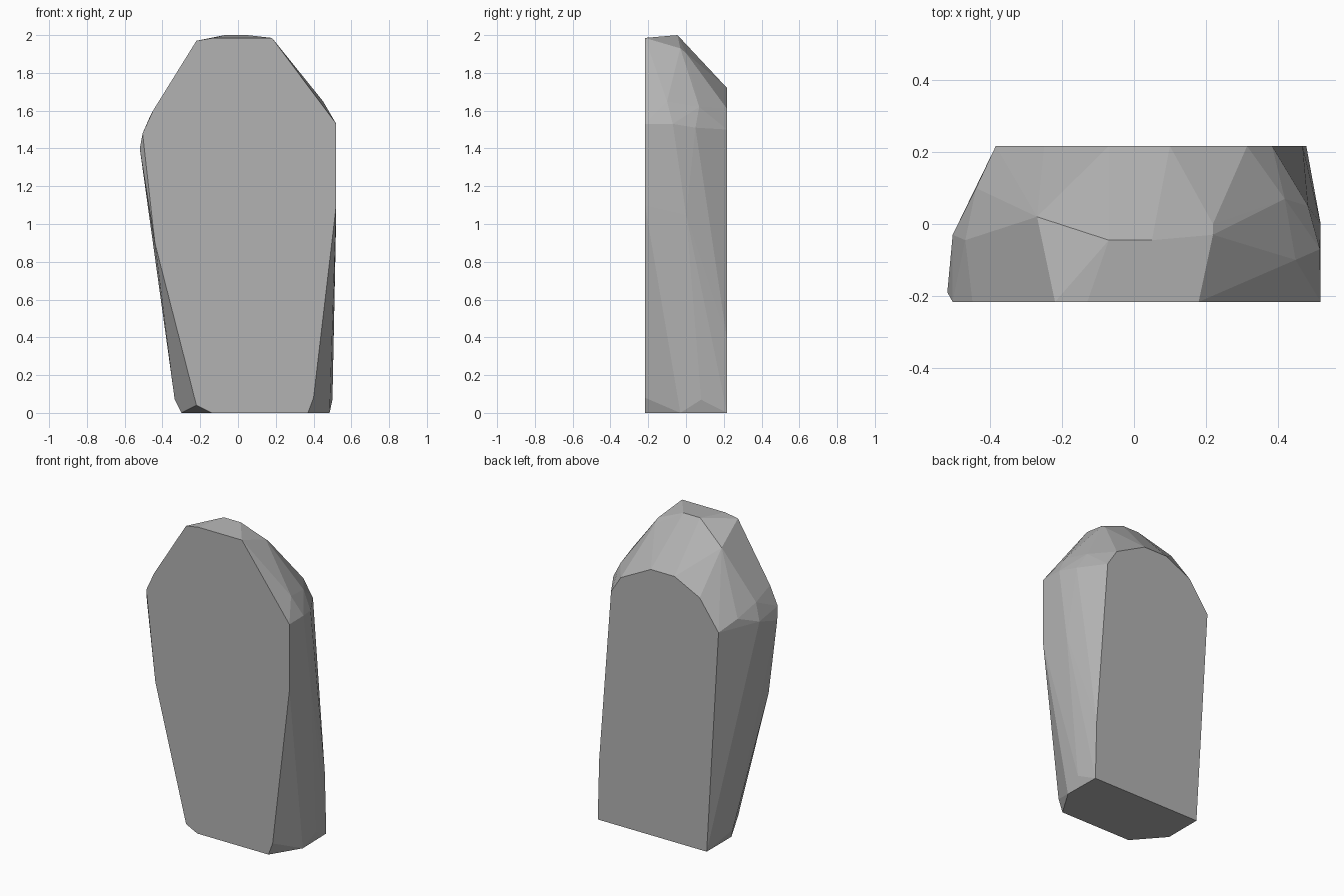
import bpy
import bmesh
import math

# Remove the default cube
default_cube = bpy.data.objects.get("Cube")
if default_cube:
    bpy.data.objects.remove(default_cube, do_unlink=True)

HALF_DEPTH = 0.217


def make_material(name, colour):
    material = bpy.data.materials.new(name)
    material.use_nodes = True
    material.diffuse_color = colour
    shader = next(n for n in material.node_tree.nodes if n.type == "BSDF_PRINCIPLED")
    shader.inputs["Base Color"].default_value = colour
    shader.inputs["Roughness"].default_value = 0.9
    return material


def outline(points, y):
    """Place an (x, z) outline on a plane facing front or back."""
    return [(x, y, z) for x, z in points]


def hull_object(name, points, material):
    """Wrap the points in a faceted convex shell."""
    bm = bmesh.new()
    for point in points:
        bm.verts.new(point)
    result = bmesh.ops.convex_hull(bm, input=bm.verts[:])
    inside = set(result["geom_interior"]) | set(result["geom_unused"])
    loose = [e for e in inside if isinstance(e, bmesh.types.BMVert) and e.is_valid]
    bmesh.ops.delete(bm, geom=loose, context="VERTS")
    # Merge the triangles of each large flat face
    bmesh.ops.dissolve_limit(bm, angle_limit=math.radians(1),
                             verts=bm.verts[:], edges=bm.edges[:])
    bmesh.ops.recalc_face_normals(bm, faces=bm.faces[:])
    mesh = bpy.data.meshes.new(name)
    bm.to_mesh(mesh)
    bm.free()
    mesh.materials.append(material)
    obj = bpy.data.objects.new(name, mesh)
    bpy.context.scene.collection.objects.link(obj)
    return obj


# Flat split face at the front
front_face = outline([
    (-.22, 1.97), (-.13, 1.985), (.18, 1.985), (.52, 1.53), (.52, 1.1),
    (.4, .08), (.37, 0), (-.14, 0), (-.22, .04), (-.44, .9),
    (-.505, 1.48), (-.45, 1.6),
], -HALF_DEPTH)

# Smaller flat face at the back
back_face = outline([
    (-.385, 1.44), (-.25, 1.63), (-.07, 1.72), (.1, 1.72), (.315, 1.61),
    (.385, 1.5), (.47, .39), (.48, 0), (-.3, 0),
], HALF_DEPTH)

# Chipped crown between the two faces
crown = [
    (-.27, .02, 1.885), (-.07, -.045, 2), (.05, -.045, 2),
    (.22, -.03, 1.93), (.22, 0, 1.905),
]

# Shoulders
shoulders = [
    (.45, -.1, 1.65), (.42, .07, 1.62), (.518, -.07, 1.53), (.485, .05, 1.51),
    (-.47, -.045, 1.56), (-.505, -.03, 1.45), (-.44, .1, 1.5), (-.52, -.19, 1.4),
]

# Flanks and foot
foot = [
    (.52, 0, 1.05), (.44, -.16, .2), (.5, .08, .07), (.485, -.03, 0),
    (-.335, 0, .07), (-.3, -.035, 0),
]

stone = make_material("stone grey", (0.45, 0.45, 0.45, 1))
hull_object("standing_stone", front_face + back_face + crown + shoulders + foot, stone)
